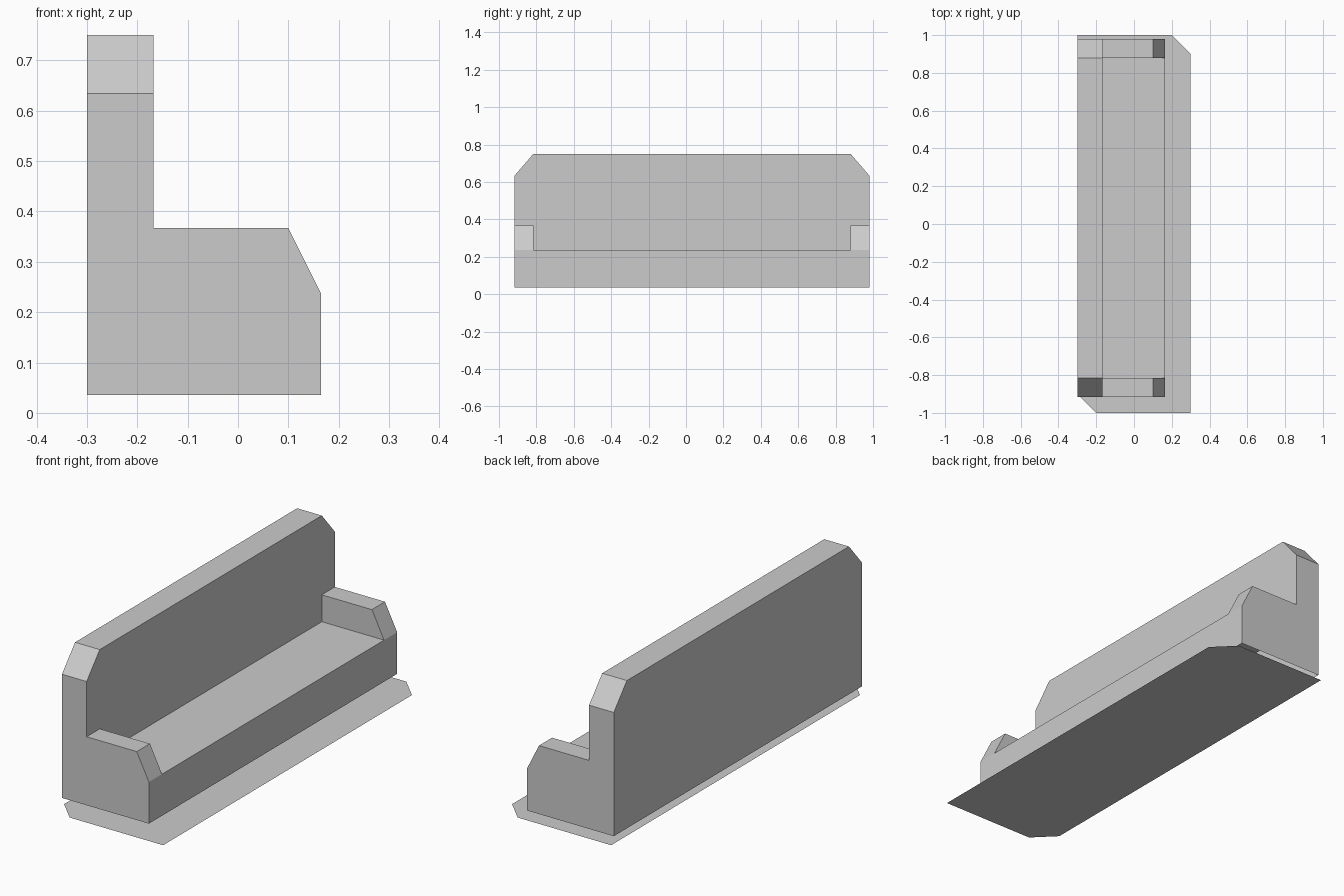
import bpy
import bmesh

cube = bpy.data.objects.get("Cube")
if cube:
    bpy.data.objects.remove(cube, do_unlink=True)

grey = bpy.data.materials.new("plain_grey")
grey.use_nodes = True
colour = (0.6, 0.6, 0.6, 1.0)
grey.diffuse_color = colour
grey.node_tree.nodes["Principled BSDF"].inputs["Base Color"].default_value = colour

# Main dimensions of the bench, which runs along y and opens towards +x
MID, HALF, ARM = 0.032, 0.948, 0.1
REAR, BACK, SLOPE, FRONT = -0.3, -0.168, 0.1, 0.165
BASE, SEAT, ARM_TOP, SHOULDER, TOP = 0.036, 0.237, 0.367, 0.634, 0.75
INNER = HALF - ARM


def shell(name, faces):
    """Open flat-shaded shell made from a few polygons."""
    mesh = bpy.data.meshes.new(name)
    bm = bmesh.new()
    for pts in faces:
        bm.faces.new([bm.verts.new(p) for p in pts])
    bmesh.ops.remove_doubles(bm, verts=bm.verts, dist=0.0001)
    if len(faces) > 1:
        bmesh.ops.recalc_face_normals(bm, faces=bm.faces)
    bm.to_mesh(mesh)
    bm.free()
    mesh.materials.append(grey)
    obj = bpy.data.objects.new(name, mesh)
    bpy.context.collection.objects.link(obj)
    return obj


def sweep(path, place, a, b):
    """Quads joining two copies of an open path."""
    return [[place(p, a), place(q, a), place(q, b), place(p, b)]
            for p, q in zip(path, path[1:])]


def across(p, x):
    return (x, MID + p[0], p[1])


def along(p, y):
    return (p[0], MID + y, p[1])


# Backrest: clipped top corners, front notched around the arms, hollow below
crown = [(-HALF, SHOULDER), (-INNER, TOP), (INNER, TOP), (HALF, SHOULDER)]
rim = [(-HALF, BASE), (-HALF, ARM_TOP)] + crown + [(HALF, ARM_TOP), (HALF, BASE)]
notch = [(INNER, ARM_TOP), (INNER, SEAT), (-INNER, SEAT), (-INNER, ARM_TOP)]
shell("backrest",
      [[across(p, REAR) for p in rim],
       [across(p, BACK) for p in rim[1:-1] + notch]]
      + sweep(rim, across, REAR, BACK))

# Arms: sloped front edge, outer and inner sides
arm_path = [(BACK, ARM_TOP), (SLOPE, ARM_TOP), (FRONT, SEAT), (FRONT, BASE)]
for name, side in (("left_end_arm", 1), ("right_end_arm", -1)):
    outer, inner = side * HALF, side * INNER
    shell(name,
          [[along(p, outer) for p in arm_path + [(BACK, BASE)]],
           [along(p, inner) for p in arm_path[:3] + [(BACK, SEAT)]]]
          + sweep(arm_path, along, outer, inner))

# Seat top and front panel between the arms
shell("seat", sweep([(BACK, SEAT), (FRONT, SEAT), (FRONT, BASE)],
                    along, -INNER, INNER))

# Thin floor sheet with two opposite corners clipped
shell("floor_sheet", [[(-0.3, 1, 0), (-0.3, -0.9, 0), (-0.2, -1, 0),
                       (0.3, -1, 0), (0.3, 0.9, 0), (0.2, 1, 0)]])
